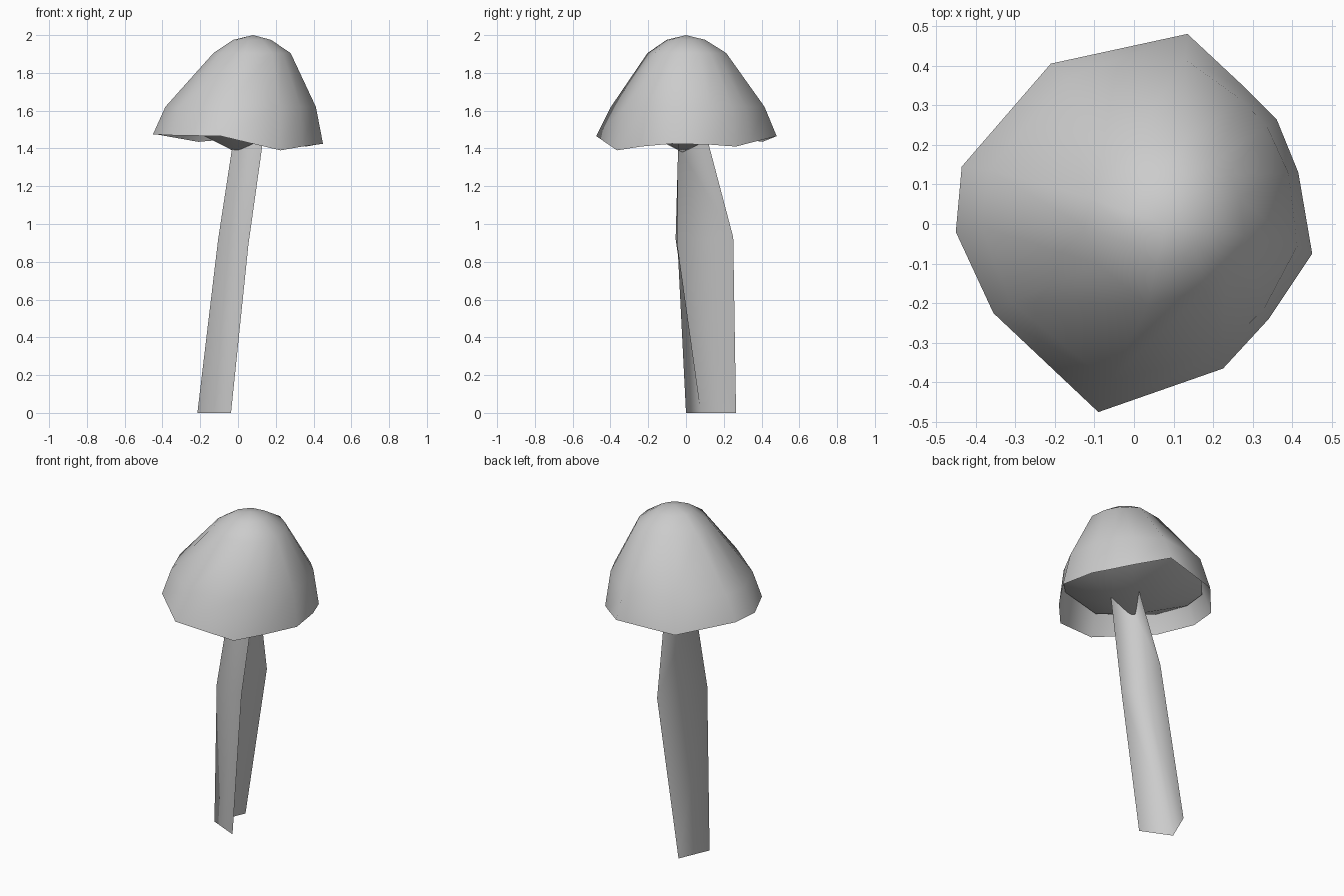
import bpy, bmesh
from mathutils import Vector

old = bpy.data.objects.get("Cube")
if old:
    bpy.data.objects.remove(old, do_unlink=True)

grey = bpy.data.materials.new("plain_grey")
grey.use_nodes = True
colour = (0.6, 0.6, 0.6, 1)
grey.diffuse_color = colour
grey.node_tree.nodes["Principled BSDF"].inputs["Base Color"].default_value = colour


def loft(name, rows, closed, tip=None):
    """Skin a stack of point rows, optionally closing it to a single tip."""
    bm = bmesh.new()
    grid = [[bm.verts.new(p) for p in row] for row in rows]
    n = len(rows[0])
    spans = n if closed else n - 1
    for low, high in zip(grid, grid[1:]):
        for i in range(spans):
            j = (i + 1) % n
            bm.faces.new((low[i], low[j], high[j], high[i]))
    if tip:
        top = bm.verts.new(tip)
        for i in range(spans):
            bm.faces.new((grid[-1][i], grid[-1][(i + 1) % n], top))
    mesh = bpy.data.meshes.new(name)
    bm.to_mesh(mesh)
    bm.free()
    mesh.materials.append(grey)
    obj = bpy.data.objects.new(name, mesh)
    bpy.context.collection.objects.link(obj)
    for poly in mesh.polygons:
        poly.use_smooth = True


# Uneven rim of the cap, anticlockwise
rim = [Vector(p) for p in (
    (0.45, -0.075, 1.425), (0.415, 0.13, 1.42), (0.36, 0.265, 1.41),
    (0.285, 0.34, 1.43), (0.135, 0.48, 1.465), (-0.21, 0.405, 1.435),
    (-0.435, 0.145, 1.475), (-0.45, -0.02, 1.475), (-0.355, -0.225, 1.47),
    (-0.09, -0.475, 1.465), (0.225, -0.365, 1.39), (0.34, -0.24, 1.41))]


def ring(radius, x, y, z):
    """Rounder copy of the rim, halfway to a circle."""
    points = []
    for p in rim:
        flat = p.to_2d()
        reach = flat.normalized() * radius * (0.5 + 0.5 * flat.length / 0.45)
        points.append((x + reach.x, y + reach.y, z))
    return points


# Cap: thin open dome
cap_rows = [rim, ring(0.4, 0.015, 0.01, 1.62), ring(0.205, 0.075, 0.005, 1.905),
            ring(0.1, 0.075, 0, 1.975)]
loft("cap", cap_rows, True, (0.08, 0, 2.0))

# Underside: cone hanging inside the cap, facing down
loft("cap_underside", [ring(0.405, 0.01, 0.005, 1.575)[::-1]], True, (-0.01, -0.02, 1.38))

# Stem: bent sheet folded along one corner, open on the other side
stem_rows = [
    [(-0.037, 0, 0), (-0.215, 0.08, 0), (-0.135, 0.265, 0)],
    [(0.055, -0.045, 0.89), (-0.105, -0.055, 0.92), (0.02, 0.25, 0.93)],
    [(0.135, -0.04, 1.46), (-0.03, -0.04, 1.41), (0.06, 0.11, 1.46)]]
loft("stem", [row[::-1] for row in stem_rows], False)
